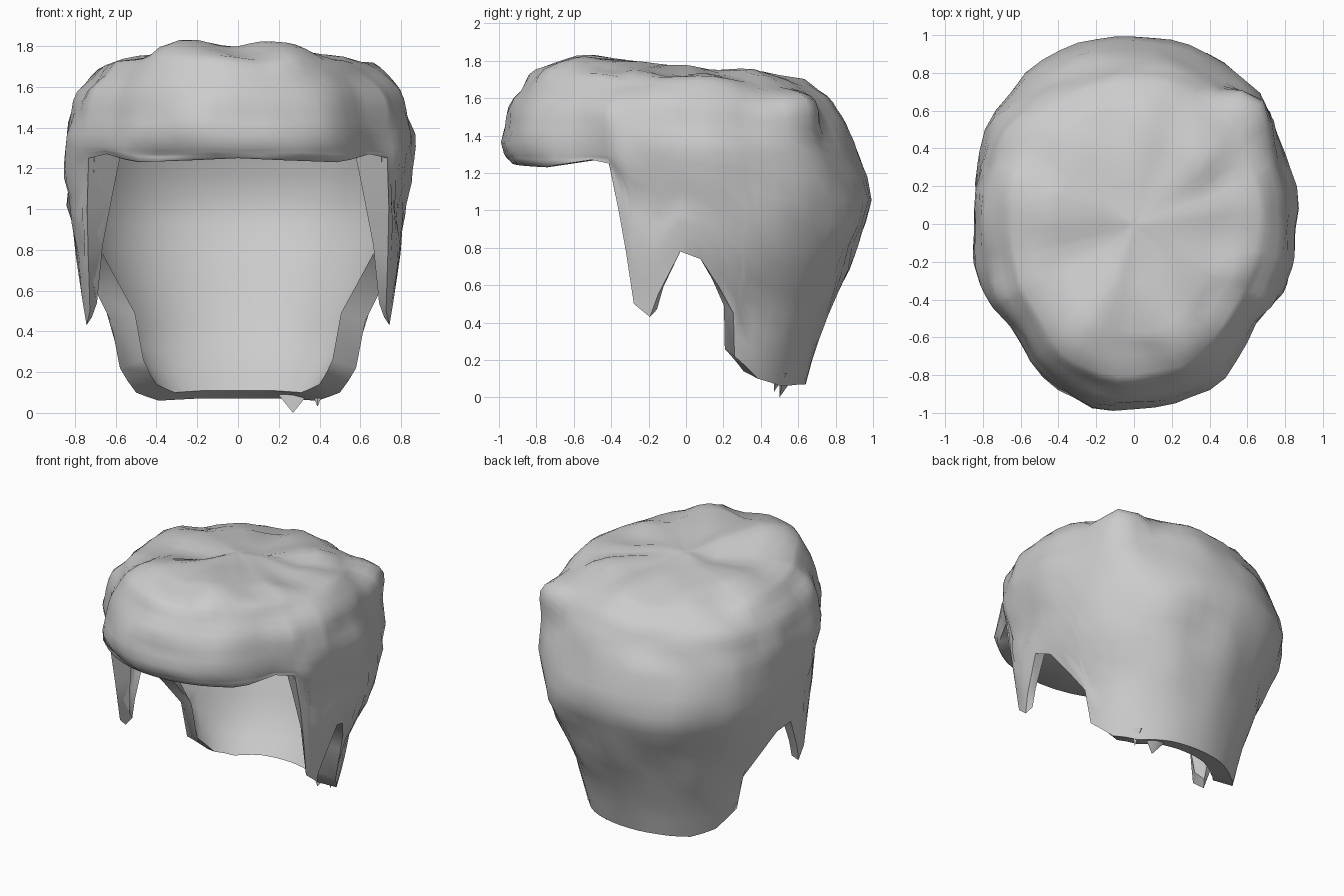
import bpy, bmesh, math
from mathutils import Vector, noise

cube = bpy.data.objects.get("Cube")
if cube:
    bpy.data.objects.remove(cube)

grey = bpy.data.materials.new("hair grey")
grey.use_nodes = True
colour = (0.6, 0.6, 0.6, 1)
grey.diffuse_color = colour
grey.node_tree.nodes["Principled BSDF"].inputs["Base Color"].default_value = colour


def lookup(table, v):
    for (a, p), (b, q) in zip(table, table[1:]):
        if v <= b:
            return p + (q - p) * max(0, (v - a) / (b - a))
    return table[-1][1]


# Half-widths by height: sides, sideburns, back and front
TOP = 1.78
BROW = 1.3
CROWN = [(1.35, .85), (1.55, .79), (1.7, .66), (1.76, .42), (TOP, 0)]
SIDE = [(0, .57), (.2, .61), (.45, .65), (.8, .79), (1, .84)] + CROWN
BURN = [(.4, .76), (.8, .8), (1, .83)] + CROWN
BACK = [(0, .6), (.07, .64), (.3, .7), (.5, .79), (.8, .91), (1, 1),
        (1.25, .94), (1.63, .78), (1.73, .62), (1.765, .38), (TOP, 0)]
FRONT = [(0, .85), (1.2, .87), (1.25, .93), (1.35, 1), (1.55, .94),
         (1.7, .82), (1.765, .55), (TOP, 0)]
# Hem height by angle, from the nape (0) round to the fringe (180)
HEM = [(0, .07), (20, .07), (40, .06), (55, .1), (68, .22), (71, .45),
       (85, .74), (92, .78), (100, .55), (103, .43), (109, .5), (112, .78),
       (115, 1), (117, 1.25), (125, 1.27), (145, 1.23), (165, 1.24), (180, 1.25)]
# How far the rim curls inward at the sides, by height
RIM = [(.2, .8), (.4, .8), (.75, .87), (1, .84), (1.25, .78)]
BURN_RIM = [(.4, .97), (.8, .9), (1, .84), (1.25, .78)]
# Lumps and dents: centre, radius, push
LUMPS = [((.62, .62, 1.53), .13, .13), ((.7, -.12, 1.55), .13, .05),
         ((-.2, -.1, 1.8), .17, -.06), ((.25, -.6, 1.8), .16, .04),
         ((-.27, -.6, 1.8), .16, .05), ((.66, .64, 1.22), .12, .05),
         ((.4, .35, 1.75), .12, .03), ((-.76, .45, 1.1), .2, .03),
         ((.4, -.1, 1.75), .15, -.03), ((-.35, -.55, 1.78), .1, .03)]


def shell_point(angle, t, inner):
    hem = lookup(HEM, abs(angle))
    # Rows fan out below the brow and form level rings above it
    if t < .4:
        z = hem + (BROW - hem) * t / .4
    else:
        z = BROW + (TOP - BROW) * (1 - ((1 - t) / .6) ** 2)
    a = math.radians(angle)
    c, s = math.cos(a), math.sin(a)
    x = lookup(SIDE if c > 0 else BURN, z) * s
    y = lookup(BACK if c > 0 else FRONT, z) * c
    fade = min(1, max(0, (TOP - z) / .2))
    if c > 0:
        # Fuller back corners
        shape = 1 + .04 * fade * (2 * s * c) ** 2
    else:
        # Crease between fringe and sides, fading at the crown
        shape = 1 - .07 * fade * math.exp(-((abs(angle) - 126) / 9) ** 2)
    x, y = x * shape, y * shape
    if inner:
        # Curled rim opening into a thin wall
        curl = max(0, 1 - t * 14)
        rim_x = lookup(RIM if c > 0 else BURN_RIM, hem)
        rim_y = .8 if c > 0 else .82 - .27 * c * c
        x *= .96 + (rim_x - .96) * curl
        y *= .96 + (rim_y - .96) * curl
        return Vector((x, y, z + .04 * curl - .08 * t * t))
    p = Vector((x, y, z - .07 * y * max(0, z - 1.35) / .43))
    out = Vector((x, y, max(0, z - 1.1) * 1.2)).normalized()
    push = .035 * noise.noise(p * 3.5) + .02 * noise.noise(p * 7)
    push *= min(1, t * 5)
    for centre, radius, height in LUMPS:
        push += height * math.exp(-((p - Vector(centre)).length / radius) ** 2)
    return p + out * push


# Angles, with extra columns where the hem is sparse
half = []
for (a, _), (b, _) in zip(HEM, HEM[1:]):
    n = max(1, round((b - a) / 6))
    half += [a + (b - a) * i / n for i in range(n)]
angles = half + [180] + [-a for a in reversed(half[1:])]
ROWS = 25

# Hair: outer and inner shells joined round the hem
bm = bmesh.new()
shells = []
for inner in (False, True):
    grid = [[bm.verts.new(shell_point(a, r / ROWS, inner)) for a in angles]
            for r in range(ROWS)]
    pole = bm.verts.new(shell_point(0, 1, inner))
    shells.append(grid)
    for i in range(len(angles)):
        j = (i + 1) % len(angles)
        for low, high in zip(grid, grid[1:]):
            bm.faces.new((low[i], low[j], high[j], high[i]))
        bm.faces.new((grid[-1][i], grid[-1][j], pole))
for i in range(len(angles)):
    j = (i + 1) % len(angles)
    bm.faces.new((shells[0][0][i], shells[1][0][i], shells[1][0][j], shells[0][0][j]))
bmesh.ops.recalc_face_normals(bm, faces=bm.faces)


def finish(name, mesh_data):
    mesh = bpy.data.meshes.new(name)
    mesh_data.to_mesh(mesh)
    mesh_data.free()
    obj = bpy.data.objects.new(name, mesh)
    bpy.context.collection.objects.link(obj)
    mesh.materials.append(grey)
    bpy.ops.object.select_all(action="DESELECT")
    obj.select_set(True)
    bpy.context.view_layer.objects.active = obj
    bpy.ops.object.shade_smooth_by_angle(angle=math.radians(60))


finish("hair", bm)

# Loose pointed strands growing from the nape rim
for name, tip, width in (("nape_strand_inner", (.27, .5, 0), .08),
                         ("nape_strand_outer", (.39, .47, .03), .04)):
    bm = bmesh.new()
    x, y, z = tip
    point = bm.verts.new(tip)
    base = [bm.verts.new((x + dx * width, y + dy, z + .1))
            for dx, dy in ((-1, .04), (0, 0), (1, .02), (0, .07))]
    for i in range(4):
        bm.faces.new((point, base[i], base[(i + 1) % 4]))
    bm.faces.new(base)
    bmesh.ops.recalc_face_normals(bm, faces=bm.faces)
    finish(name, bm)
